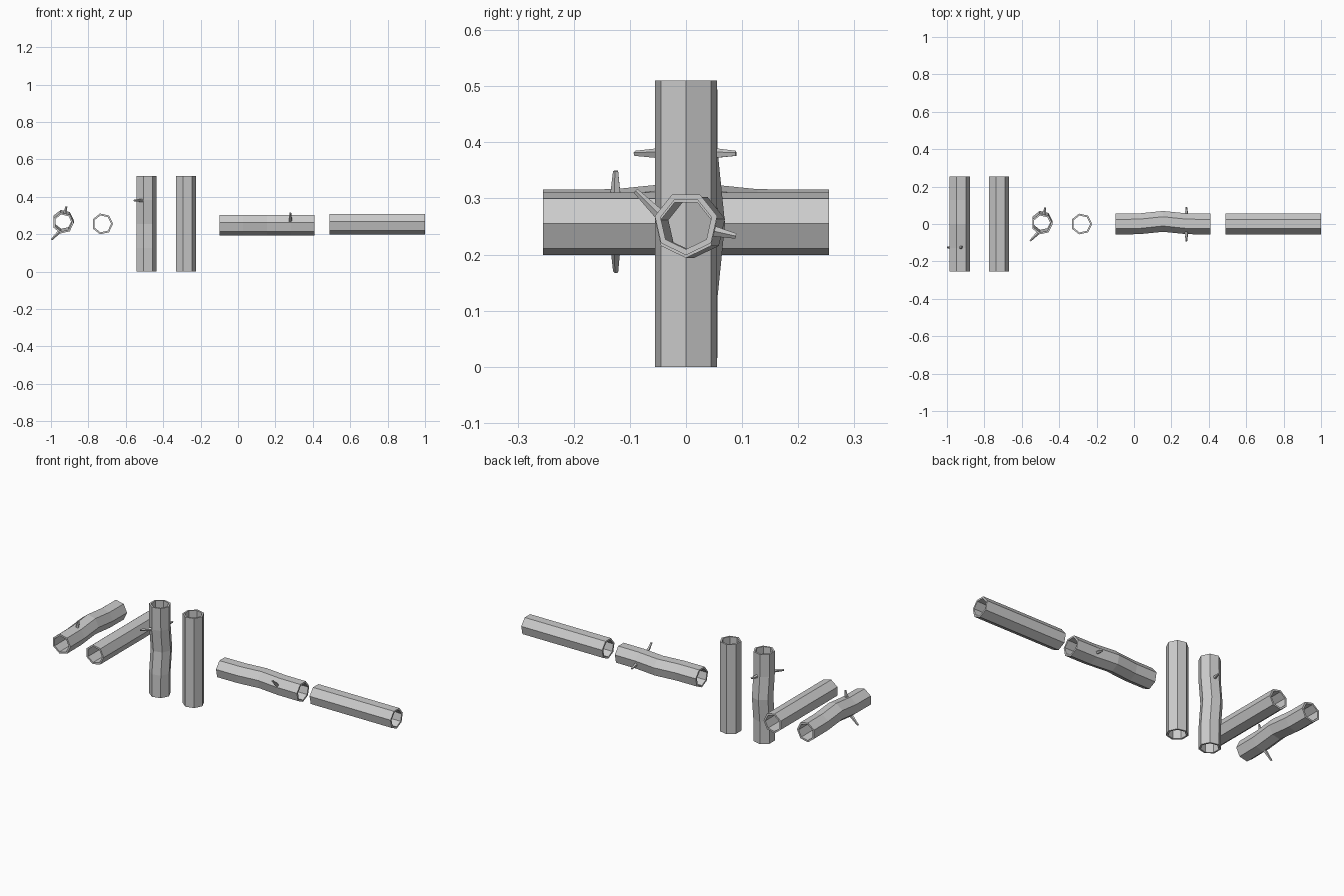
import bpy, bmesh
from math import pi, cos, sin
from mathutils import Vector, Matrix

if "Cube" in bpy.data.objects:
    bpy.data.objects.remove(bpy.data.objects["Cube"])

SIDES, R_OUT, R_IN, LENGTH = 7, 0.057, 0.0465, 0.51
BEND = [0, 0.001, 0.014, 0.001, 0]      # sideways offset of each ring on a bent log


def add_tube(bm, offsets):
    # hollow heptagonal tube: up the outside, down the inside, closed at the rims
    n = len(offsets)
    levels = [(LENGTH * (i / (n - 1) - 0.5), o) for i, o in enumerate(offsets)]
    path = [(R_OUT, z, o) for z, o in levels] + [(R_IN, z, o) for z, o in reversed(levels)]
    rings = [[bm.verts.new((r * cos(2 * pi * k / SIDES), r * sin(2 * pi * k / SIDES) + o, z))
              for k in range(SIDES)] for r, z, o in path]
    for a, b in zip(rings, rings[1:] + rings[:1]):
        for k in range(SIDES):
            j = (k + 1) % SIDES
            bm.faces.new((a[k], a[j], b[j], b[k]))


def add_twig(bm, base, tip):
    # tapered branch stub
    base, tip = Vector(base), Vector(tip)
    d = tip - base
    m = Matrix.Translation((base + tip) / 2) @ d.to_track_quat('Z', 'Y').to_matrix().to_4x4()
    bmesh.ops.create_cone(bm, cap_ends=True, segments=5, radius1=0.010, radius2=0.005,
                          depth=d.length, matrix=m)


def log_mesh(name, bent):
    bm = bmesh.new()
    add_tube(bm, BEND if bent else [0, 0])
    if bent:
        add_twig(bm, (-0.018, -0.045, 0.125), (-0.063, -0.090, 0.125))
        add_twig(bm, (0.009, 0.048, 0.125), (0.018, 0.089, 0.125))
    bmesh.ops.recalc_face_normals(bm, faces=bm.faces)
    me = bpy.data.meshes.new(name)
    bm.to_mesh(me)
    bm.free()
    return me


bent = log_mesh("bent_log", True)
plain = log_mesh("straight_log", False)

# each log shape laid along y, standing along z, and laid along x
for name, mesh, loc, rot in [
    ("bent_log_along_y", bent, (-0.935, 0, 0.260), (pi / 2, 0, 0)),
    ("straight_log_along_y", plain, (-0.725, 0, 0.255), (pi / 2, 0, 0)),
    ("bent_log_upright", bent, (-0.492, 0, 0.255), (0, 0, 0)),
    ("straight_log_upright", plain, (-0.281, 0, 0.255), (0, 0, 0)),
    ("bent_log_along_x", bent, (0.155, 0, 0.251), (0, pi / 2, 0)),
    ("straight_log_along_x", plain, (0.745, 0, 0.256), (0, pi / 2, 0)),
]:
    ob = bpy.data.objects.new(name, mesh)
    ob.location, ob.rotation_euler = loc, rot
    bpy.context.collection.objects.link(ob)
